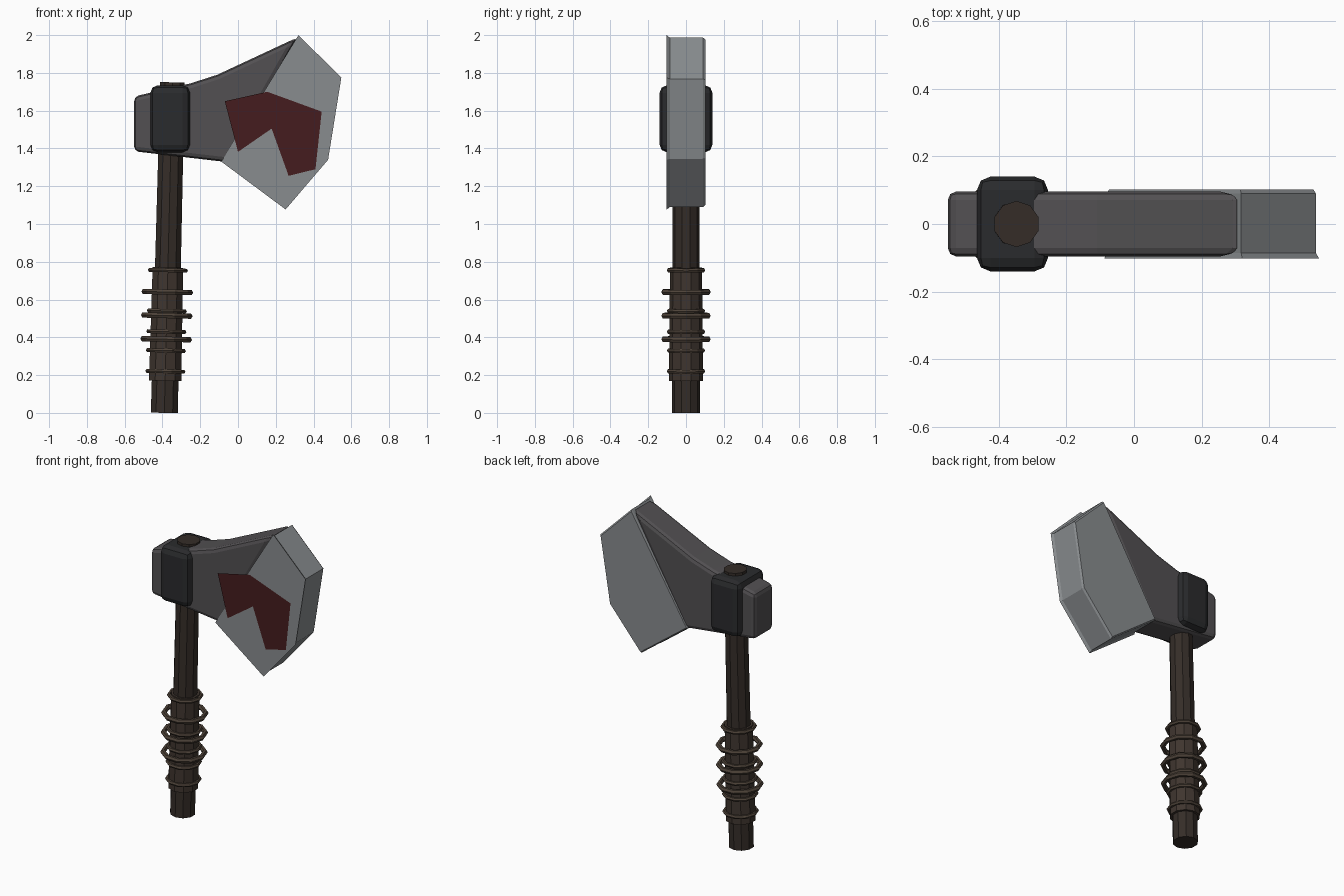
import bpy, bmesh, math
from mathutils import Vector

if "Cube" in bpy.data.objects:
    bpy.data.objects.remove(bpy.data.objects["Cube"])

def material(name, rgb):
    m = bpy.data.materials.new(name)
    m.diffuse_color = (*rgb, 1)
    m.use_nodes = True
    m.node_tree.nodes["Principled BSDF"].inputs["Base Color"].default_value = m.diffuse_color
    return m

WOOD = material("dark_wood", (0.035, 0.026, 0.021))
LEATHER = material("leather", (0.05, 0.036, 0.028))
CORD = material("cord", (0.075, 0.055, 0.04))
IRON = material("dark_iron", (0.085, 0.08, 0.085))
BLACK = material("black_iron", (0.023, 0.024, 0.026))
STEEL = material("steel", (0.25, 0.265, 0.275))
RED = material("red_paint", (0.06, 0.012, 0.013))

# handle axis, leaning slightly toward +x
BASE, TOP = Vector((-0.39, 0, 0.0)), Vector((-0.347, 0, 1.75))
AXIS = (TOP - BASE).normalized()
TILT = (0, math.atan2(AXIS.x, AXIS.z), 0)

def on_axis(z):
    return BASE.lerp(TOP, z / 1.75)

def finish(name, mat, bevel=0, segments=2):
    o = bpy.context.object
    o.name = name
    o.data.materials.append(mat)
    if bevel:
        b = o.modifiers.new("bevel", 'BEVEL')
        b.width, b.segments, b.limit_method = bevel, segments, 'ANGLE'
    return o

def rod(name, z0, z1, r0, r1, mat):
    a, b = on_axis(z0), on_axis(z1)
    bpy.ops.mesh.primitive_cone_add(vertices=10, radius1=r0, radius2=r1,
                                    depth=(b - a).length, location=(a + b) / 2, rotation=TILT)
    return finish(name, mat)

def loft(name, profile, layers, mat, bevel=0, centre=(0.2, 1.53)):
    """Stack copies of an x-z profile along y; layers are (y, scale)."""
    bm = bmesh.new()
    cx, cz = centre
    loops = [[bm.verts.new((cx + (x - cx) * s, y, cz + (z - cz) * s)) for x, z in profile]
             for y, s in layers]
    n = len(profile)
    bm.faces.new(loops[0])
    if len(loops) > 1:
        bm.faces.new(loops[-1][::-1])
    for a, b in zip(loops, loops[1:]):
        for i in range(n):
            bm.faces.new((a[i], b[i], b[(i + 1) % n], a[(i + 1) % n]))
    bmesh.ops.recalc_face_normals(bm, faces=bm.faces[:])
    if len(layers) == 1:
        for f in bm.faces:
            f.normal_update()
            if f.normal.y > 0:
                f.normal_flip()
    me = bpy.data.meshes.new(name)
    bm.to_mesh(me)
    bm.free()
    o = bpy.data.objects.new(name, me)
    bpy.context.collection.objects.link(o)
    bpy.context.view_layer.objects.active = o
    return finish(name, mat, bevel)

# handle and grip
rod("handle", 0.0, 1.75, 0.075, 0.068, WOOD)
rod("grip_sleeve", 0.17, 0.77, 0.09, 0.085, LEATHER)

# cord rings: tight ones and wider loose ones
tight = [(z, 0.094, 0.012) for z in (0.22, 0.33, 0.43, 0.54, 0.755)]
loose = [(z, 0.121, 0.016) for z in (0.39, 0.515, 0.64)]
for i, (z, major, minor) in enumerate(tight + loose):
    bpy.ops.mesh.primitive_torus_add(major_segments=10, minor_segments=6, major_radius=major,
                                     minor_radius=minor, location=on_axis(z), rotation=TILT)
    finish(f"grip_ring_{i + 1}", CORD)

# axe head body
body = [(-0.55, 1.385), (-0.55, 1.675), (-0.25, 1.745), (-0.11, 1.79),
        (0.315, 1.988), (-0.06, 1.328)]
loft("head_body", body, [(-0.096, 1), (0.096, 1)], IRON, 0.025)

# collar clamping the head to the handle
bpy.ops.mesh.primitive_cube_add(size=1, location=(-0.359, 0, 1.557))
bpy.context.object.scale = (0.21, 0.28, 0.355)
bpy.ops.object.transform_apply(location=False, rotation=False, scale=True)
finish("collar", BLACK, 0.04)

# blade: sharp rim in front, chamfered at the back
blade = [(0.32, 2.0), (0.547, 1.775), (0.477, 1.34), (0.252, 1.077), (-0.088, 1.33)]
loft("blade", blade, [(-0.102, 1), (-0.086, 0.972), (0.09, 0.972), (0.102, 0.95)], STEEL)

# painted mark on the front of the blade
mark = [(-0.07, 1.65), (0.155, 1.70), (0.443, 1.595), (0.41, 1.29),
        (0.268, 1.255), (0.178, 1.505), (0.0, 1.382)]
loft("painted_mark", mark, [(-0.1045, 1)], RED)
